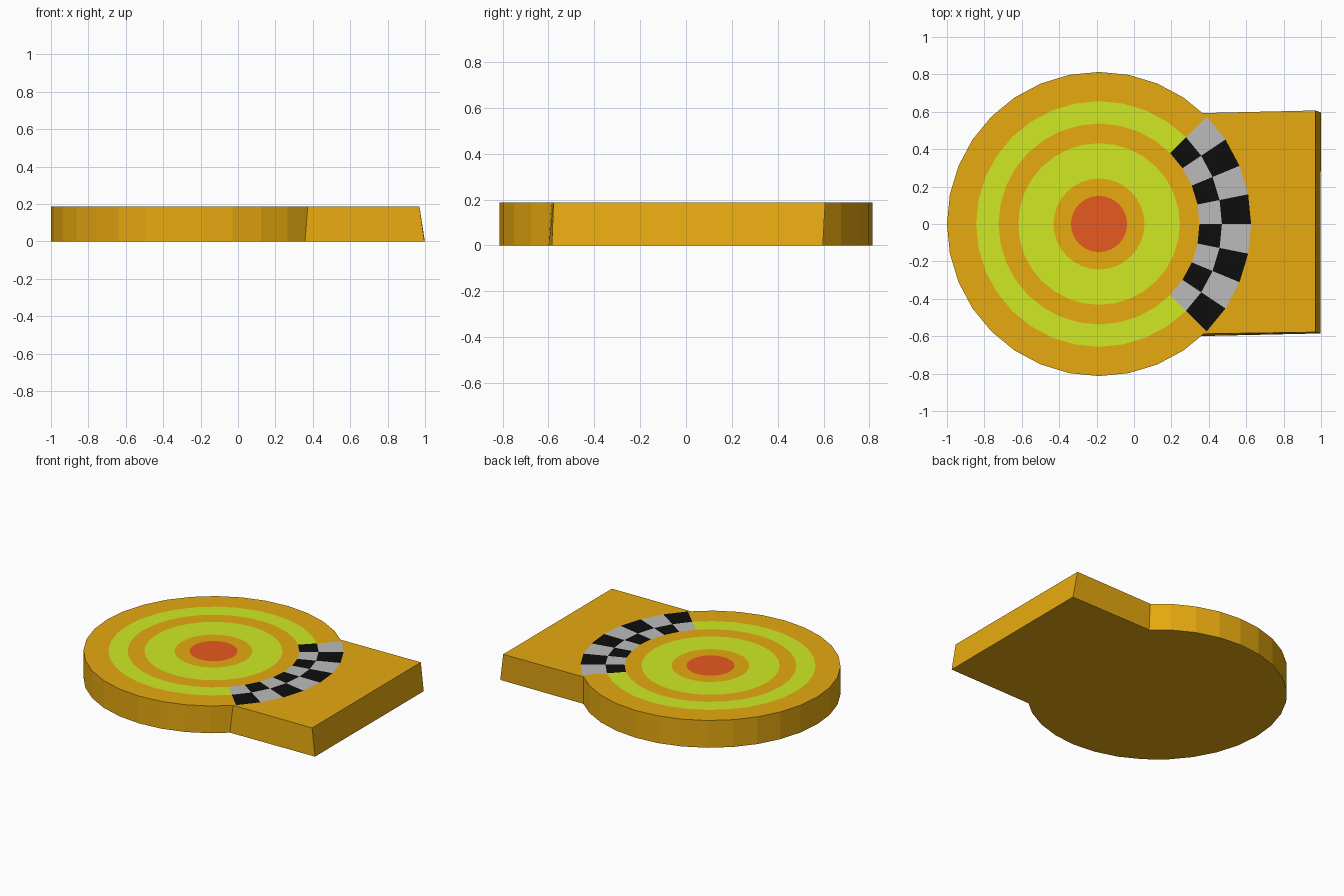
import bpy, bmesh
from math import sin, cos, tau

if "Cube" in bpy.data.objects:
    bpy.data.objects.remove(bpy.data.objects["Cube"])

CX, H, N = -0.187, 0.188, 32
RADII = [0.15, 0.243, 0.432, 0.537, 0.657, 0.813]


def material(name, r, g, b):
    m = bpy.data.materials.new(name)
    m.diffuse_color = (r, g, b, 1)
    m.use_nodes = True
    m.node_tree.nodes["Principled BSDF"].inputs["Base Color"].default_value = m.diffuse_color
    return m


MATS = [material("orange", 0.8, 0.4, 0.005), material("lime", 0.63, 0.82, 0.017),
        material("red", 0.8, 0.1, 0.014), material("black", 0.004, 0.004, 0.004),
        material("grey", 0.5, 0.5, 0.5)]
ORANGE, LIME, RED, BLACK, GREY = range(5)


def point(r, i, z):
    a = tau * i / N
    return (CX + r * cos(a), r * sin(a), z)


def finish(bm, name):
    mesh = bpy.data.meshes.new(name)
    bm.to_mesh(mesh)
    bm.free()
    for m in MATS:
        mesh.materials.append(m)
    obj = bpy.data.objects.new(name, mesh)
    bpy.context.collection.objects.link(obj)


# Round target: concentric colour rings, with a checkered arc facing +x
bm = bmesh.new()
rings = [[bm.verts.new(point(r, i, H)) for i in range(N)] for r in RADII]
base = [bm.verts.new(point(RADII[-1], i, 0)) for i in range(N)]
bm.faces.new(rings[0]).material_index = RED
bm.faces.new(base[::-1])
ring_mats = [ORANGE, LIME, ORANGE, LIME, ORANGE]
for k, mat in enumerate(ring_mats):
    a, b = rings[k], rings[k + 1]
    for i in range(N):
        j = (i + 1) % N
        f = bm.faces.new((a[i], b[i], b[j], a[j]))
        f.material_index = mat
        step = i if i < N // 2 else i - N
        if k >= 3 and -4 <= step < 4:
            f.material_index = BLACK if (step + k) % 2 == 0 else GREY
# Rim wall, left open where the slab joins
for i in range(4, N - 4):
    j = i + 1
    bm.faces.new((base[i], base[j], rings[-1][j], rings[-1][i]))
finish(bm, "target_disc")


# Slab: slightly skewed block hugging the disc's +x side
def joint(t, sign, z):
    p, q = point(RADII[-1], 4 * sign, z), point(RADII[-1], 5 * sign, z)
    return tuple(u + (v - u) * t for u, v in zip(p, q))


def outline(bm, z, t_front, t_back, front, back):
    pts = [joint(t_front, -1, z), (*front, z), (*back, z), joint(t_back, 1, z)]
    pts += [point(RADII[-1], i, z) for i in range(4, -5, -1)]
    return [bm.verts.new(p) for p in pts]


bm = bmesh.new()
top = outline(bm, H, 0.12, 0.18, (0.97, -0.578), (0.97, 0.607))
bottom = outline(bm, 0, 0.24, 0.14, (0.997, -0.585), (0.999, 0.597))
bm.faces.new(top)
bm.faces.new(bottom[::-1])
for i in range(3):
    bm.faces.new((bottom[i], bottom[i + 1], top[i + 1], top[i]))
finish(bm, "side_slab")
